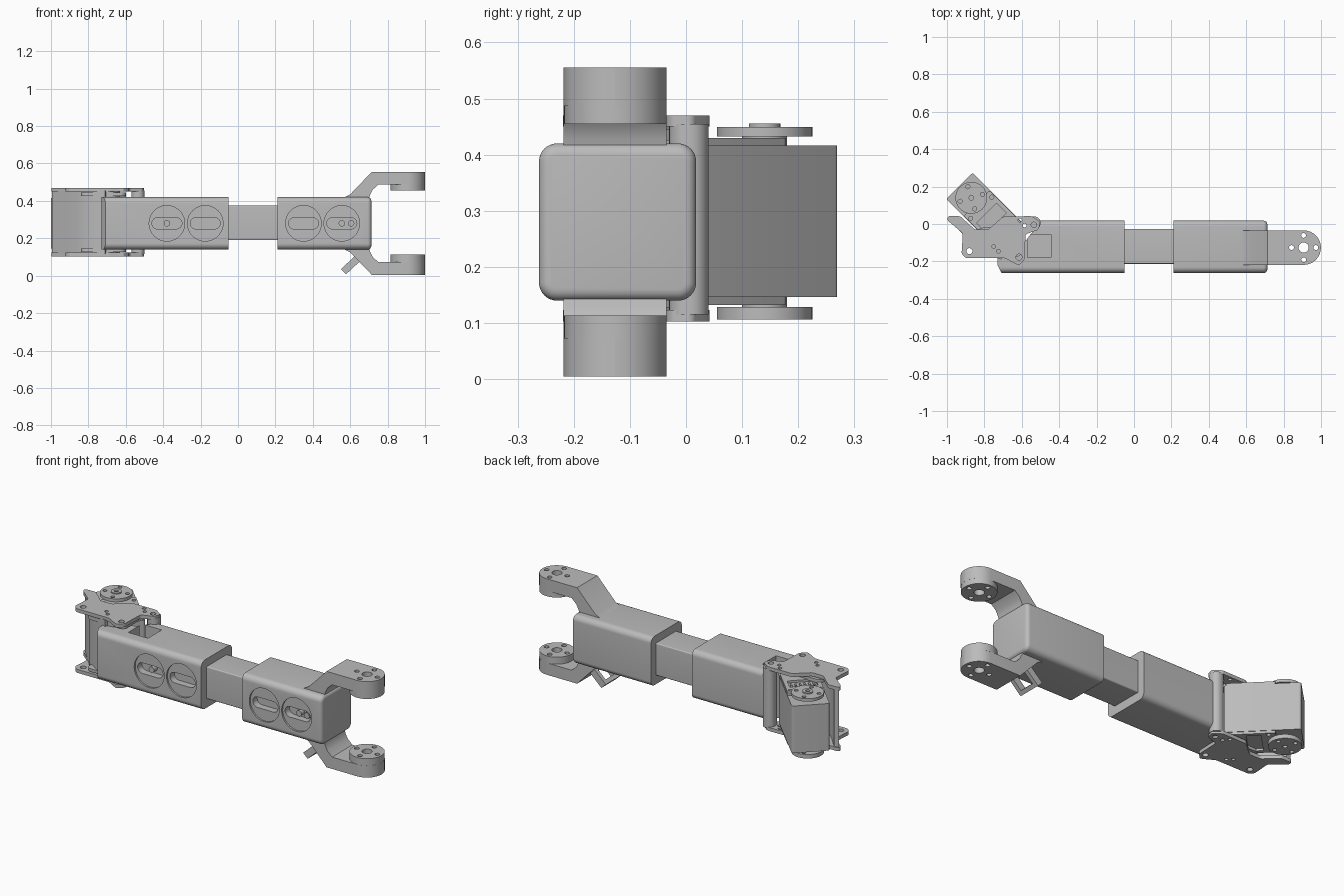
import bpy, bmesh, math
from mathutils import Vector

cube = bpy.data.objects.get("Cube")
if cube:
    bpy.data.objects.remove(cube, do_unlink=True)

grey = bpy.data.materials.new("plain grey")
grey.use_nodes = True
COLOUR = (0.5, 0.5, 0.5, 1)
grey.diffuse_color = COLOUR
grey.node_tree.nodes["Principled BSDF"].inputs["Base Color"].default_value = COLOUR

parts = []
MAP = {"x": lambda a, b, h: (h, a, b), "y": lambda a, b, h: (a, h, b), "z": lambda a, b, h: (a, b, h)}


def prism(name, pts, h0, h1, axis="z", r=0, rim=0, keep=True):
    """Extrude an outline along an axis, rounding its corners by r and its far rim by rim."""
    bm = bmesh.new()
    lower = [bm.verts.new(MAP[axis](a, b, h0)) for a, b in pts]
    upper = [bm.verts.new(MAP[axis](a, b, h1)) for a, b in pts]
    n = len(pts)
    bm.faces.new(lower)
    bm.faces.new(upper)
    for i in range(n):
        j = (i + 1) % n
        bm.faces.new((lower[i], lower[j], upper[j], upper[i]))
    bmesh.ops.recalc_face_normals(bm, faces=bm.faces)
    k = "xyz".index(axis)
    if r:
        sides = [e for e in bm.edges if abs(e.verts[0].co[k] - e.verts[1].co[k]) > 1e-5]
        bmesh.ops.bevel(bm, geom=sides, offset=r, segments=8, profile=0.5, affect="EDGES", clamp_overlap=True)
        bmesh.ops.remove_doubles(bm, verts=bm.verts, dist=1e-5)
    if rim:
        ends = [e for e in bm.edges if all(abs(v.co[k] - h1) < 1e-5 for v in e.verts)]
        bmesh.ops.bevel(bm, geom=ends, offset=rim, segments=4, profile=0.5, affect="EDGES", clamp_overlap=True)
    bmesh.ops.recalc_face_normals(bm, faces=bm.faces)
    mesh = bpy.data.meshes.new(name)
    bm.to_mesh(mesh)
    bm.free()
    mesh.materials.append(grey)
    ob = bpy.data.objects.new(name, mesh)
    bpy.context.scene.collection.objects.link(ob)
    if keep:
        parts.append(ob)
    return ob


def rect(a0, b0, a1, b1):
    return [(a0, b0), (a1, b0), (a1, b1), (a0, b1)]


def circle(a, b, r, n=40):
    return [(a + r * math.cos(t * math.tau / n), b + r * math.sin(t * math.tau / n)) for t in range(n)]


def cutter(pts, h0, h1, axis="z", r=0):
    return prism("cutter", pts, h0, h1, axis, r, keep=False)


def cut(ob, cutters, op="DIFFERENCE"):
    """Apply a boolean for each cutter and remove the cutters."""
    for c in cutters:
        mod = ob.modifiers.new("cut", "BOOLEAN")
        mod.object, mod.operation, mod.solver = c, op, "EXACT"
    graph = bpy.context.evaluated_depsgraph_get()
    mesh = bpy.data.meshes.new_from_object(ob.evaluated_get(graph))
    ob.modifiers.clear()
    ob.data = mesh
    for c in cutters:
        bpy.data.objects.remove(c, do_unlink=True)


def flip(pts, total):
    return [(a, total - b) for a, b in pts]


MID_Z = 0.28
FRONT = -0.262


def access_cuts(sleeve, xs):
    """Shallow round recess with a long slot inside, on the front of a sleeve."""
    for x in xs:
        cut(sleeve, [cutter(circle(x, MID_Z, 0.095, 48), FRONT - 0.02, FRONT + 0.01, "y")])
        cut(sleeve, [cutter(rect(x - 0.08, MID_Z - 0.03, x + 0.08, MID_Z + 0.03), FRONT - 0.02, FRONT + 0.05, "y", 0.0299)])


# Telescoping arm: two sleeves on an inner tube
section = rect(FRONT, 0.14, 0.018, 0.42)
rear_sleeve = prism("rear_sleeve", section, -0.76, -0.05, "x", 0.032)
plan = [(-0.69, -0.3), (0, -0.3), (0, 0.1), (-0.51, 0.1), (-0.51, 0.0), (-0.58, -0.09), (-0.73, -0.17), (-0.73, -0.22)]
cut(rear_sleeve, [cutter(plan, 0, 0.6)], "INTERSECT")
cut(rear_sleeve, [cutter(rect(-0.57, -0.18, -0.445, -0.055), 0.35, 0.5)])
access_cuts(rear_sleeve, (-0.38, -0.175))

fork_sleeve = prism("fork_sleeve", section, 0.21, 0.713, "x", 0.032, 0.02)
access_cuts(fork_sleeve, (0.35, 0.555))
for x in (-0.38, 0.555, 0.605):
    prism("slot_screw", circle(x, MID_Z, 0.017, 20), FRONT + 0.02, FRONT + 0.06, "y")
prism("inner_tube", rect(-0.213, 0.19, -0.027, 0.375), -0.1, 0.25, "x", 0.006)

# Fork prongs with round ends, pads and bolt holes
TIP_X, TIP_Y = 0.907, -0.126
profile = [(0.57, 0.40), (0.57, 0.42), (0.6, 0.435), (0.715, 0.555), (1.01, 0.555), (1.01, 0.487),
           (0.75, 0.487), (0.72, 0.46), (0.705, 0.43), (0.70, 0.40)]


def bolt_holes(x, y, ring, small, centre, z0, z1, turn=0.0):
    holes = [cutter(circle(x, y, centre, 24), z0, z1)]
    for i in range(4):
        t = turn + i * math.pi / 2
        holes.append(cutter(circle(x + ring * math.cos(t), y + ring * math.sin(t), small, 16), z0, z1))
    return holes


for side in ("upper", "lower"):
    up = side == "upper"
    prong = prism(side + "_prong", profile if up else flip(profile, 0.56), -0.219, -0.034, "y")
    cut(prong, [cutter(rect(0.4, -0.2185, 0.9995, -0.0345), -0.1, 0.7, "z", 0.0918)], "INTERSECT")
    cut(prong, bolt_holes(TIP_X, TIP_Y, 0.065, 0.013, 0.027, -0.1, 0.7))
    z0, z1 = (0.455, 0.49) if up else (0.07, 0.113)
    pad = prism(side + "_prong_pad", circle(TIP_X, TIP_Y, 0.0915, 48), z0, z1)
    cut(pad, bolt_holes(TIP_X, TIP_Y, 0.065, 0.013, 0.027, -0.1, 0.7))

# Slanted cable guide loop under the fork
for y0, y1 in ((-0.195, -0.172), (-0.082, -0.059)):
    prism("cable_guide_arm", [(0.55, 0.035), (0.578, 0.008), (0.65, 0.075), (0.622, 0.102)], y0, y1, "y")
prism("cable_guide_bar", [(0.55, 0.035), (0.578, 0.008), (0.595, 0.024), (0.567, 0.051)], -0.195, -0.059, "y")

# Star-shaped bracket plates above and below the joint
star = [(-0.995, 0.042), (-0.93, 0.042), (-0.85, -0.03), (-0.78, -0.03), (-0.70, 0.04), (-0.545, 0.042),
        (-0.5, 0.01), (-0.51, -0.03), (-0.58, -0.055), (-0.585, -0.19), (-0.615, -0.222), (-0.65, -0.205),
        (-0.69, -0.182), (-0.9, -0.182), (-0.922, -0.16), (-0.915, -0.05), (-0.998, 0.02)]
bolts = [(-0.88, -0.145, 0.016), (-0.615, -0.177, 0.016), (-0.535, -0.005, 0.015), (-0.75, -0.12, 0.01),
         (-0.725, -0.145, 0.01), (-0.61, 0.02, 0.01), (-0.585, -0.008, 0.01)]
for side, z0, z1 in (("upper", 0.45, 0.47), ("lower", 0.103, 0.123)):
    plate = prism(side + "_bracket_plate", star, z0, z1, "z", 0.01)
    cut(plate, [cutter(circle(x, y, r, 20), 0, 0.6) for x, y, r in bolts])
for side, z0, z1 in (("upper", 0.425, 0.445), ("lower", 0.128, 0.145)):
    prism(side + "_yoke_plate", rect(-0.84, -0.175, -0.6, -0.02), z0, z1, "z", 0.03)

# Walls joining the plates, hub and corner pillar
wall = [(-0.995, 0.035), (-0.915, -0.055), (-0.86, -0.115), (-0.78, -0.165), (-0.71, -0.19),
        (-0.70, -0.16), (-0.77, -0.135), (-0.84, -0.09), (-0.895, -0.04), (-0.965, 0.038)]
prism("bracket_wall", wall, 0.115, 0.455)
prism("joint_hub", circle(-0.70, -0.105, 0.07), 0.115, 0.455)
prism("corner_pillar", rect(-0.57, -0.03, -0.5, 0.04), 0.115, 0.455, "z", 0.032)

# Diagonal servo: u runs along its body, v across it, from the horn centre
HORN = Vector((-0.87, 0.14))
ALONG = Vector((1, -1)).normalized()
ACROSS = Vector((1, 1)).normalized()


def diagonal(u0, v0, u1, v1):
    return [tuple(HORN + ALONG * u + ACROSS * v) for u, v in rect(u0, v0, u1, v1)]


prism("servo_body", diagonal(-0.09, -0.1, 0.3, 0.1), 0.146, 0.416, "z", 0.012)
for side, z0, z1 in (("upper", 0.41, 0.43), ("lower", 0.132, 0.15)):
    cap = prism("servo_cap_" + side, diagonal(0.04, -0.097, 0.29, 0.097), z0, z1, "z", 0.008)
    cut(cap, [cutter(diagonal(0.115, -0.075, 0.19, 0.075), 0.1 if side == "lower" else 0.418,
                     0.144 if side == "lower" else 0.5)])
    cut(cap, [cutter(circle(*(HORN + ALONG * 0.075 + ACROSS * v), 0.011, 16), 0.05, 0.6) for v in (-0.08, 0.08)])
for i in range(6):
    v = -0.06 + i * 0.024
    prism("connector_pin", diagonal(0.14, v - 0.005, 0.165, v + 0.005), 0.41, 0.425)

# Servo horns, necks and centre caps
for side, n0, n1, z0, z1 in (("upper", 0.4, 0.435, 0.432, 0.449), ("lower", 0.12, 0.16, 0.106, 0.129)):
    prism(side + "_horn_neck", circle(*HORN, 0.04), n0, n1)
    horn = prism(side + "_horn", circle(*HORN, 0.085, 48), z0, z1, "z")
    cut(horn, bolt_holes(*HORN, 0.062, 0.011, 0.012, 0.05, 0.6, 0.3))
cap = prism("horn_cap", circle(*HORN, 0.028, 32), 0.445, 0.456)
cut(cap, [cutter(circle(*HORN, 0.012, 20), 0.44, 0.5)])

# Smooth the rounded surfaces, keep the edges crisp
bpy.ops.object.select_all(action="DESELECT")
for ob in parts:
    ob.select_set(True)
bpy.context.view_layer.objects.active = parts[0]
bpy.ops.object.shade_smooth_by_angle(angle=math.radians(30))
